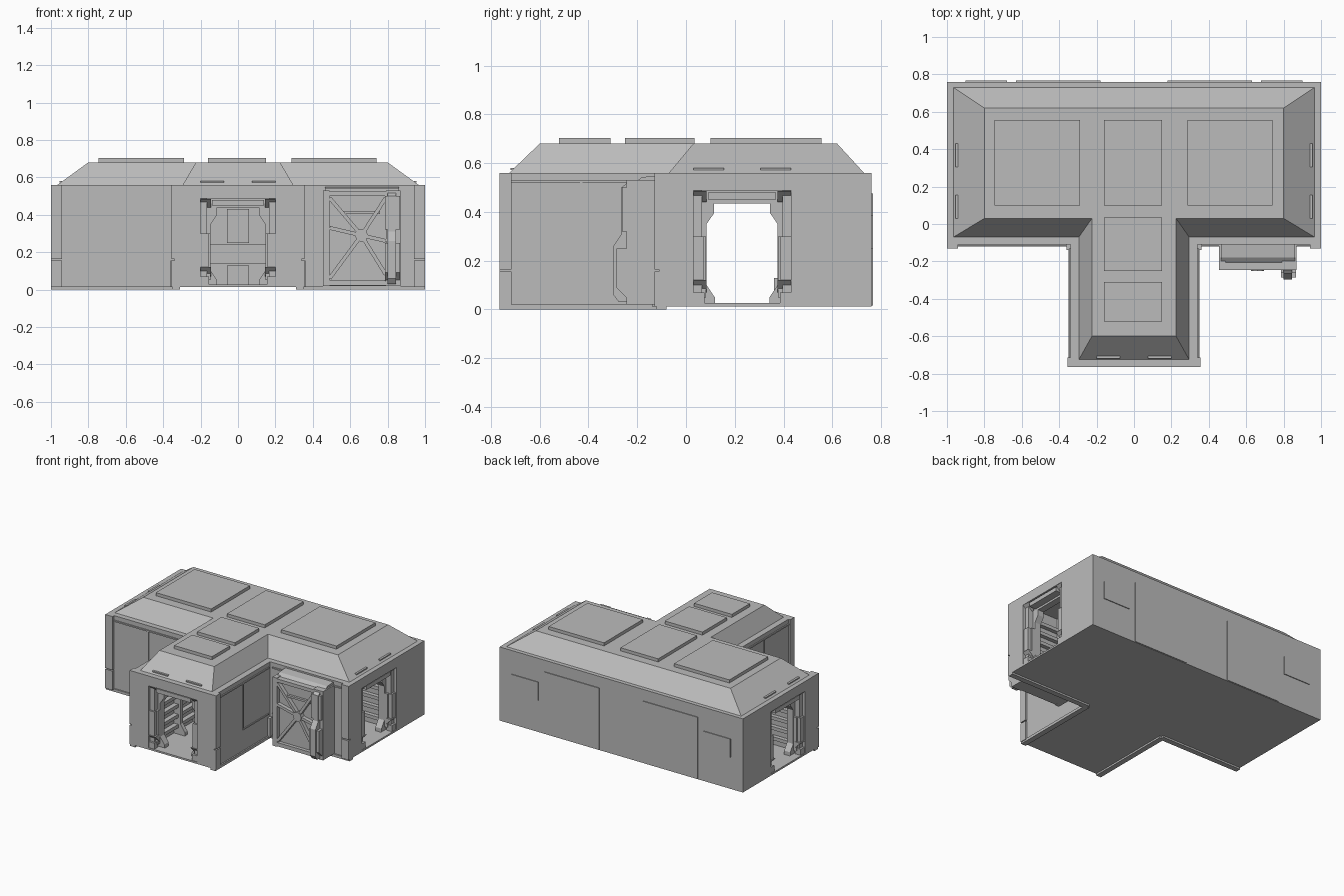
import bpy, bmesh, math
from mathutils import Matrix, Vector

cube = bpy.data.objects.get("Cube")
if cube:
    bpy.data.objects.remove(cube, do_unlink=True)

grey = bpy.data.materials.new("panel grey")
grey.use_nodes = True
color = (0.5, 0.5, 0.5, 1)
grey.diffuse_color = color
grey.node_tree.nodes["Principled BSDF"].inputs["Base Color"].default_value = color


def loft(name, rings, place=Matrix()):
    """Closed solid through rings of points with equal counts."""
    bm = bmesh.new()
    loops = [[bm.verts.new(place @ Vector(p)) for p in ring] for ring in rings]
    n = len(loops[0])
    for a, b in zip(loops, loops[1:]):
        for i in range(n):
            j = (i + 1) % n
            bm.faces.new((a[i], a[j], b[j], b[i]))
    bm.faces.new(loops[0][::-1])
    bm.faces.new(loops[-1])
    bmesh.ops.recalc_face_normals(bm, faces=bm.faces)
    mesh = bpy.data.meshes.new(name)
    bm.to_mesh(mesh)
    bm.free()
    mesh.materials.append(grey)
    obj = bpy.data.objects.new(name, mesh)
    bpy.context.collection.objects.link(obj)
    return obj


def box(name, x, y, z, place=Matrix()):
    rect = [(x[0], y[0]), (x[1], y[0]), (x[1], y[1]), (x[0], y[1])]
    return loft(name, [[(a, b, h) for a, b in rect] for h in z], place)


def prism_x(name, profile, x, place=Matrix()):
    return loft(name, [[(h, a, b) for a, b in profile] for h in x], place)


def prism_y(name, profile, y, place=Matrix()):
    return loft(name, [[(a, h, b) for a, b in profile] for h in y], place)


def tee(hx, front, back, sx, end, z):
    """T-shaped outline: crossbar plus a stem to the front."""
    right = [(sx, end), (sx, front), (hx, front), (hx, back)]
    left = [(-x, y) for x, y in reversed(right)]
    return [(x, y, z) for x, y in right + left]


# Hollow shell
shell = loft("wall_shell", [tee(1, -.11, .76, .34, -.765, z) for z in (.013, .56)])
cutter = loft("corridor_cutter", [tee(1.1, .03, .43, .2, -.9, z) for z in (.022, .487)])
cutter.hide_render = True
cut = shell.modifiers.new("corridor", "BOOLEAN")
cut.operation, cut.solver, cut.object = "DIFFERENCE", "EXACT", cutter
bpy.context.view_layer.objects.active = shell
bpy.ops.object.modifier_apply(modifier=cut.name)
bpy.data.objects.remove(cutter, do_unlink=True)

# Hipped roof and its raised panels
loft("roof", [tee(.965, -.07, .73, .295, -.725, .56), tee(.8, .03, .62, .225, -.6, .68)])
for x, y in (((-.745, -.29), (.1, .555)), ((-.16, .15), (.1, .555)), ((.285, .74), (.1, .555)),
             ((-.16, .15), (-.25, .035)), ((-.16, .15), (-.52, -.31))):
    box("roof_panel", x, y, (.675, .703))

# Back wall plates
for s in (-1, 1):
    box("back_door_plate", sorted((s * .18, s * .63)), (.755, .766), (.016, .475))
    box("back_small_plate", sorted((s * .68, s * .9)), (.755, .766), (.25, .385))

# Skirts, corner posts, end frames and wall panels on both sides
for s in (-1, 1):
    def span(a, b):
        return sorted((s * a, s * b))
    box("arm_skirt", span(.325, 1), (-.12, -.08), (0, .02))
    box("stem_skirt", span(.31, .35), (-.765, -.1), (0, .02))
    box("corner_post", span(.33, .36), (-.14, -.1), (.013, .155))
    for z in ((.013, .155), (.163, .56)):
        box("arm_end_frame", span(.94, 1), (-.13, -.1), z)
        box("stem_end_frame", span(.33, .355), (-.765, -.715), z)
    # raised seams framing the wall panels
    box("arm_top_seam", span(.36, .94), (-.118, -.1), (.518, .528))
    box("arm_upright_seam", span(.655, .665), (-.116, -.1), (.18, .52))
    box("arm_low_seam", span(.36, .66), (-.116, -.1), (.175, .185))
    box("stem_top_seam", span(.33, .348), (-.715, -.13), (.518, .528))
    box("stem_upright_seam", span(.33, .346), (-.435, -.425), (.18, .52))
    box("stem_low_seam", span(.33, .346), (-.43, -.13), (.175, .185))

# Doorways, each built facing the front and then turned into place
right_arch = [(.2, .488), (.2, .022), (.112, .022), (.112, .05), (.146, .1), (.146, .35),
              (.115, .395), (.115, .435)]
arch = right_arch + [(-x, z) for x, z in reversed(right_arch)]
doors = [Matrix.Translation((0, -.765, 0)),
         Matrix.Translation((1, .23, 0)) @ Matrix.Rotation(math.pi / 2, 4, "Z"),
         Matrix.Translation((-1, .23, 0)) @ Matrix.Rotation(-math.pi / 2, 4, "Z")]
for place in doors:
    prism_y("door_arch", arch, (.06, .11), place)
    for depth in (.3, .52, .74):
        prism_y("corridor_rib", arch, (depth, depth + .03), place)
    box("door_lintel", (-.14, .14), (.005, .06), (.45, .48), place)
    box("door_sill", (-.2, .2), (0, .06), (.015, .026), place)
    for s in (-1, 1):
        def span(a, b):
            return sorted((s * a, s * b))
        box("door_column", span(.165, .2), (.02, .07), (.022, .487), place)
        box("column_inner_strip", span(.148, .167), (.035, .07), (.05, .3), place)
        box("column_foot", span(.155, .2), (.005, .05), (.022, .07), place)
        box("column_sleeve", span(.158, .2), (.008, .05), (.12, .3), place)
        # undercut clamps at the foot and head of each column
        for low, high in ((.07, .12), (.44, .485)):
            prism_x("column_clamp", [(.05, low), (.05, high), (.0, high)], span(.145, .2), place)
        # roof vents above the doorway
        prism_x("eave_vent", [(.045, .572), (.06, .572), (.06, .58), (.045, .58)],
                span(.075, .2), place)

# Slatted linings along the corridor walls
for i in range(5):
    z = (.07 + i * .075, .095 + i * .075)
    for s in (-1, 1):
        box("arm_back_slat", sorted((s * .2, s * .88)), (.4, .435), z)
        box("arm_front_slat", sorted((s * .22, s * .88)), (.025, .06), z)
        box("stem_slat", sorted((s * .165, s * .205)), (-.64, .01), z)

# Wall equipment facing the stem
box("wall_screen", (-.06, .06), (.39, .435), (.25, .43))
box("wall_locker", (-.055, .055), (.36, .435), (.022, .13))
box("wall_shelf", (-.2, .2), (.395, .435), (.14, .24))
for s in (-1, 1):
    for i in range(4):
        z = .165 + i * .018
        box("grille_bar", sorted((s * .065, s * .15)), (.388, .4), (z, z + .009))

# Side hatch: housing with rounded shoulder
housing = [(-.09, .02), (-.215, .02), (-.215, .5), (-.205, .525), (-.18, .543), (-.09, .55)]
prism_x("hatch_housing", housing, (.465, .86))
box("hatch_top_bar", (.47, .86), (-.245, -.2), (.5, .525))
box("hatch_bottom_bar", (.47, .86), (-.24, -.2), (.022, .05))
box("hatch_left_post", (.455, .49), (-.245, -.1), (.02, .53))
box("hatch_right_post", (.79, .87), (-.245, -.1), (.02, .53))
box("hatch_crossbar", (.56, .76), (-.232, -.2), (.405, .42))
prism_y("hatch_hub", [(.66 + .035 * math.cos(i * math.pi / 4), .29 + .035 * math.sin(i * math.pi / 4))
                      for i in range(8)], (-.25, -.21))

# Hatch braces running from the hub to the corners
hub = Vector((.66, -.225, .29))
for x, z in ((.49, .49), (.79, .49), (.49, .06), (.79, .08), (.49, .33), (.79, .26)):
    run = Vector((x, hub.y, z)) - hub
    turn = Matrix.Rotation(-math.atan2(run.z, run.x), 4, "Y")
    box("hatch_brace", (.03, run.length), (-.018, .01), (-.01, .01), Matrix.Translation(hub) @ turn)

# Actuator column on the hatch
actuator = [(-.24, .03), (-.275, .03), (-.298, .06), (-.298, .26), (-.265, .31), (-.265, .5), (-.24, .52)]
prism_x("hatch_actuator", actuator, (.8, .845))
box("actuator_collar", (.785, .865), (-.285, -.24), (.09, .25))
box("actuator_head", (.785, .865), (-.262, -.24), (.32, .5))
prism_x("actuator_clamp", [(-.24, .045), (-.24, .09), (-.285, .09)], (.785, .865))
